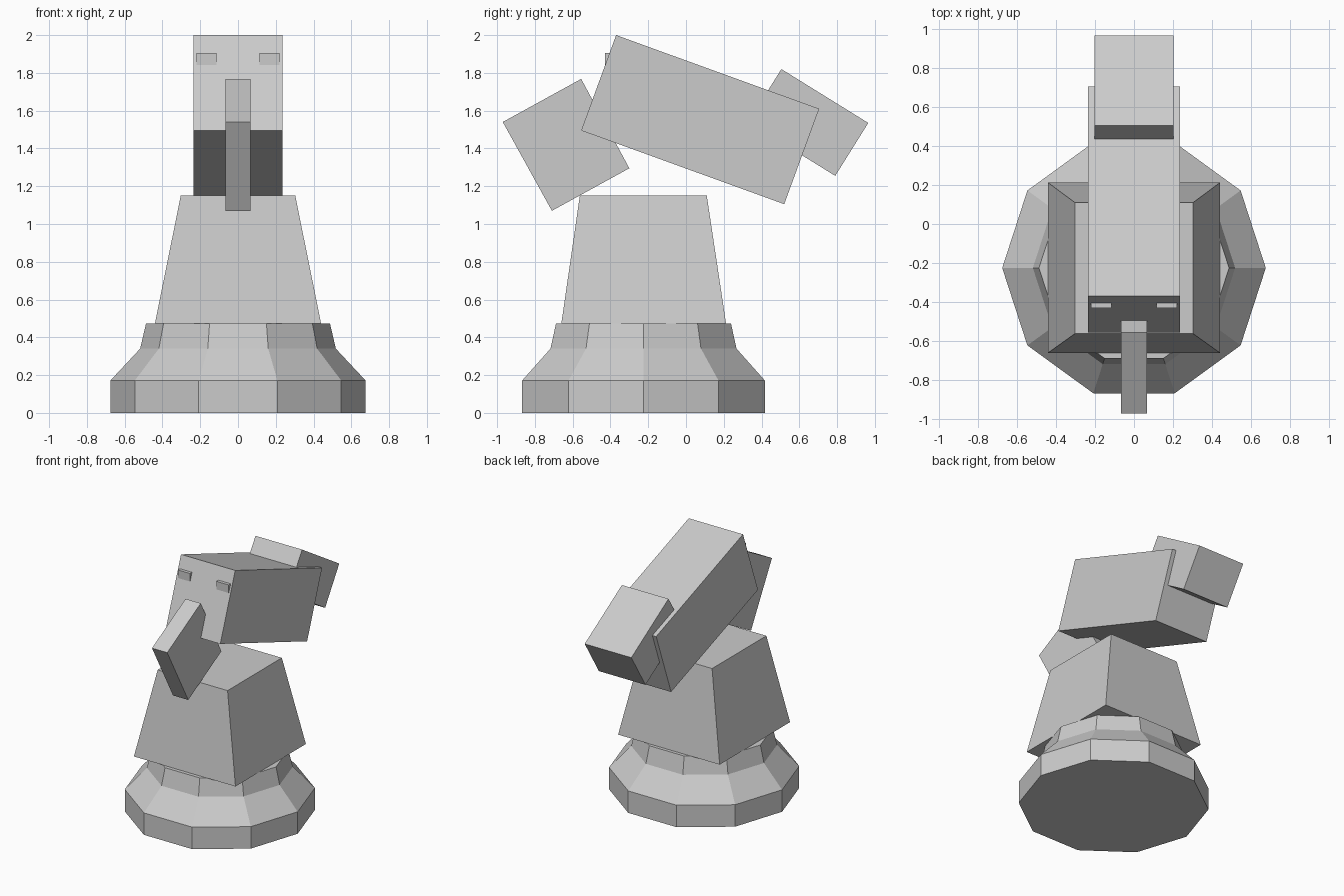
import bpy, bmesh
from math import cos, sin, pi

if "Cube" in bpy.data.objects:
    bpy.data.objects.remove(bpy.data.objects["Cube"])


def make_object(name, bm):
    bmesh.ops.recalc_face_normals(bm, faces=bm.faces)
    me = bpy.data.meshes.new(name)
    bm.to_mesh(me)
    bm.free()
    ob = bpy.data.objects.new(name, me)
    bpy.context.collection.objects.link(ob)
    return ob


def loft(name, rings):
    """Skin a stack of equal-sized point rings and cap both ends."""
    bm = bmesh.new()
    loops = [[bm.verts.new(p) for p in ring] for ring in rings]
    n = len(loops[0])
    for a, b in zip(loops, loops[1:]):
        for i in range(n):
            j = (i + 1) % n
            bm.faces.new((a[i], a[j], b[j], b[i]))
    bm.faces.new(loops[0])
    bm.faces.new(loops[-1])
    return make_object(name, bm)


def slab(name, profile, x0, x1):
    """Extrude a side (y, z) profile from x0 to x1."""
    return loft(name, [[(x, y, z) for y, z in profile] for x in (x0, x1)])


def decagon(r, z):
    return [(r * cos(i * pi / 5), -0.225 + r * sin(i * pi / 5), z) for i in range(10)]


def rectangle(hx, y0, y1, z):
    return [(-hx, y0, z), (hx, y0, z), (hx, y1, z), (-hx, y1, z)]


# Ten-sided stepped base
loft("base", [decagon(r, z) for r, z in
              ((0.675, 0), (0.675, 0.172), (0.518, 0.34), (0.487, 0.473))])

# Tapered body
loft("body", [rectangle(0.44, -0.66, 0.212, 0.473),
              rectangle(0.303, -0.562, 0.11, 1.15)])

# Tilted head, beak and back block
slab("head", [(-0.37, 2.0), (0.705, 1.61), (0.52, 1.105), (-0.555, 1.495)], -0.235, 0.235)
slab("beak", [(-0.555, 1.768), (-0.97, 1.54), (-0.71, 1.07), (-0.30, 1.295)], -0.066, 0.066)
slab("back_block", [(0.505, 1.82), (0.965, 1.535), (0.79, 1.255), (0.33, 1.54)], -0.202, 0.202)

# Eyes
for side, label in ((-1, "left"), (1, "right")):
    slab("eye_" + label, [(-0.43, 1.905), (-0.43, 1.842), (-0.38, 1.842), (-0.38, 1.905)],
         side * 0.115, side * 0.22)
